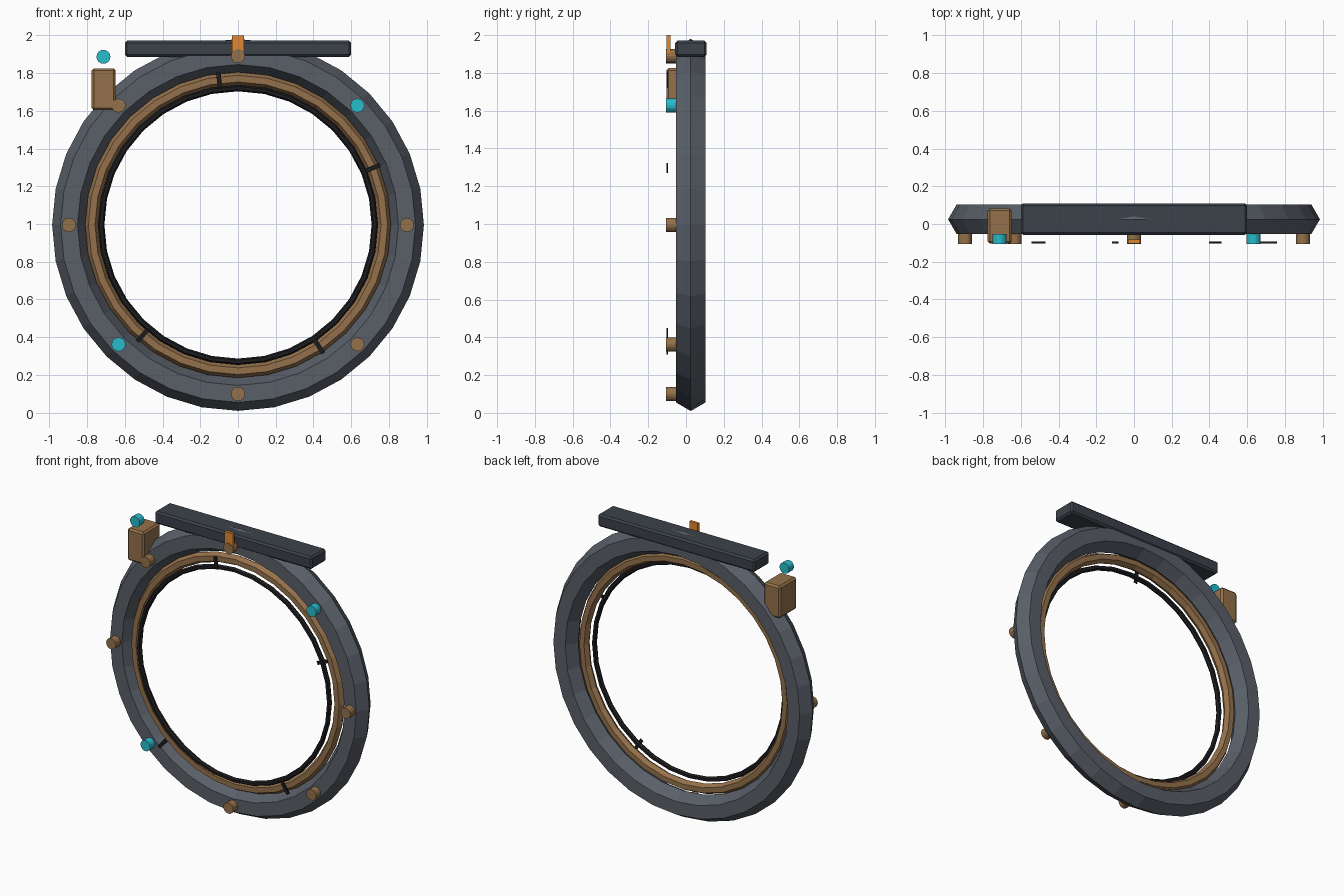
import bpy
from math import sin, cos, pi, radians

if "Cube" in bpy.data.objects:
    bpy.data.objects.remove(bpy.data.objects["Cube"])

CZ = 0.995  # height of the ring centre


def material(name, rgb):
    m = bpy.data.materials.new(name)
    m.diffuse_color = (*rgb, 1)
    m.use_nodes = True
    m.node_tree.nodes["Principled BSDF"].inputs["Base Color"].default_value = m.diffuse_color
    return m


STEEL = material("steel", (0.10, 0.115, 0.14))
DARK = material("dark_steel", (0.045, 0.055, 0.07))
BRONZE = material("bronze", (0.30, 0.165, 0.07))
BLACK = material("black", (0.012, 0.012, 0.014))
CYAN = material("cyan", (0.02, 0.50, 0.60))
ORANGE = material("orange", (0.75, 0.25, 0.03))


def finish(name, mat):
    o = bpy.context.object
    o.name = name
    o.data.materials.append(mat)
    return o


def ring(name, y, major, minor, sides, mat, segs=32):
    bpy.ops.mesh.primitive_torus_add(
        major_radius=major, minor_radius=minor, major_segments=segs,
        minor_segments=sides, location=(0, y, CZ), rotation=(pi / 2, 0, 0))
    return finish(name, mat)


def box(name, lo, hi, mat, bevel=0.0, roll=0.0):
    loc = [(a + b) / 2 for a, b in zip(lo, hi)]
    bpy.ops.mesh.primitive_cube_add(size=1, location=loc, rotation=(0, roll, 0))
    o = finish(name, mat)
    size = [b - a for a, b in zip(lo, hi)]
    for v in o.data.vertices:
        v.co = [c * s for c, s in zip(v.co, size)]
    if bevel:
        b = o.modifiers.new("bevel", 'BEVEL')
        b.width = bevel
        b.segments = 1
    return o


def stud(name, x, z, mat):
    bpy.ops.mesh.primitive_cylinder_add(
        vertices=16, radius=0.037, depth=0.052,
        location=(x, -0.080, z), rotation=(pi / 2, 0, 0))
    return finish(name, mat)


# Nested rings: hexagonal-section outer body, bronze liner, thin black hoop
ring("outer_ring", 0.025, 0.895, 0.09, 6, STEEL)
ring("bronze_liner", 0.0, 0.775, 0.035, 6, BRONZE)
ring("inner_hoop", -0.038, 0.725, 0.017, 6, BLACK)

# Eight studs around the front face, two of them lit
for i in range(8):
    a = i * pi / 4
    stud(f"stud_{i}", 0.895 * cos(a), CZ + 0.895 * sin(a),
         CYAN if i in (1, 5) else BRONZE)

# Thin radial marks in front of the liner
for i, a in enumerate((0.4, 1.7, 4.0, 5.3)):
    x, z = 0.775 * cos(a), CZ + 0.775 * sin(a)
    box(f"radial_mark_{i}", (x - 0.042, -0.102, z - 0.012),
        (x + 0.042, -0.094, z + 0.012), BLACK, roll=-a)

# Top bar with centre pointer
box("top_bar", (-0.6, -0.057, 1.885), (0.6, 0.109, 1.971), DARK, 0.012)
box("pointer", (-0.032, -0.102, 1.88), (0.032, -0.082, 2.0), ORANGE)

# Side control box with its lamp
box("control_box", (-0.775, -0.104, 1.603), (-0.648, 0.083, 1.825), BRONZE, 0.012)
stud("control_lamp", -0.713, 1.886, CYAN)
